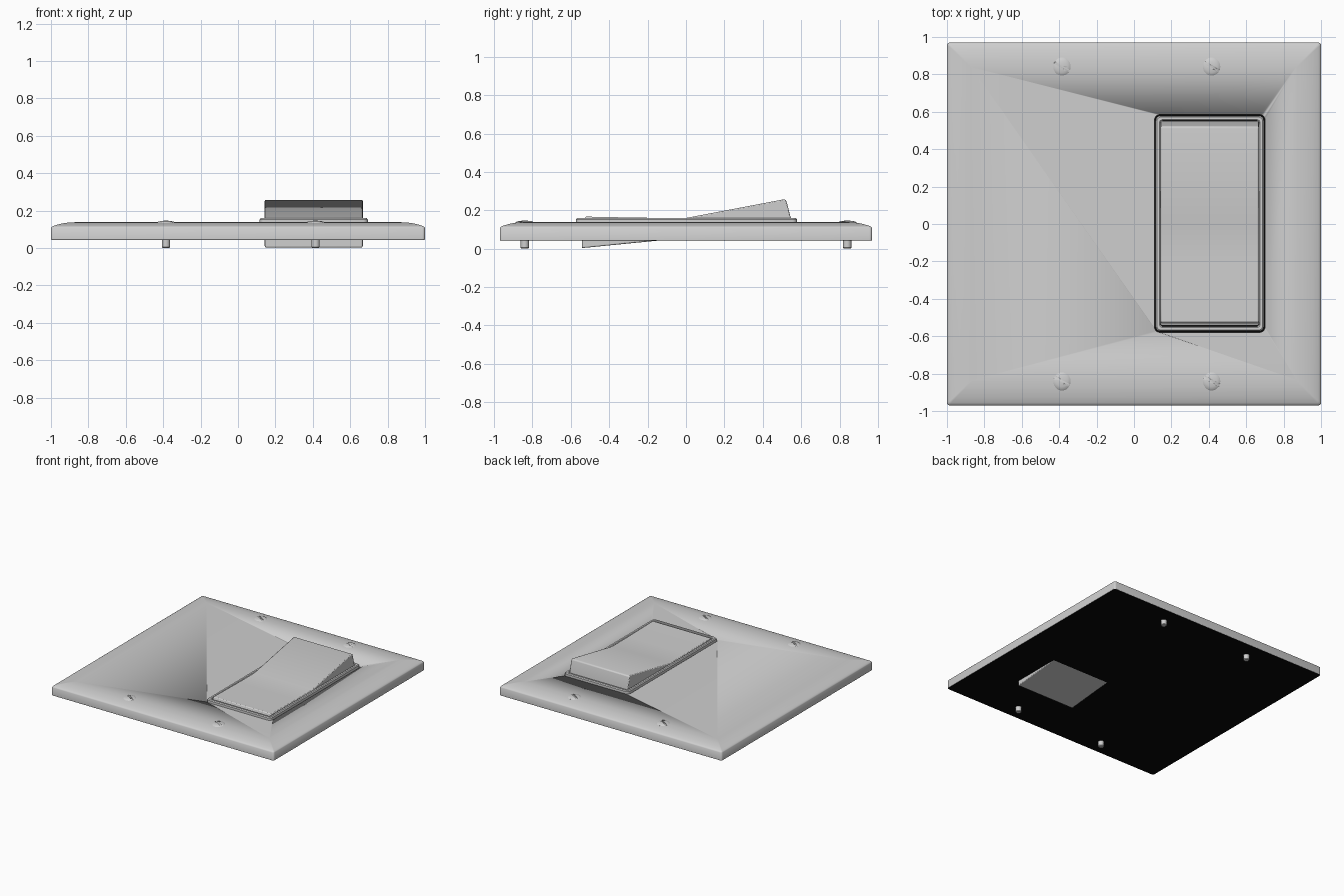
import bpy, bmesh, math

if "Cube" in bpy.data.objects:
    bpy.data.objects.remove(bpy.data.objects["Cube"])


def colour(name, rgb):
    m = bpy.data.materials.new(name)
    m.diffuse_color = (*rgb, 1)
    m.use_nodes = True
    m.node_tree.nodes["Principled BSDF"].inputs["Base Color"].default_value = m.diffuse_color
    return m


GREY = colour("light grey plastic", (0.62, 0.62, 0.62))
BLACK = colour("black backing", (0.002, 0.002, 0.002))


def finish(bm, name, mat, angle=35):
    bmesh.ops.recalc_face_normals(bm, faces=bm.faces)
    me = bpy.data.meshes.new(name)
    bm.to_mesh(me)
    bm.free()
    ob = bpy.data.objects.new(name, me)
    bpy.context.collection.objects.link(ob)
    me.materials.append(mat)
    bpy.ops.object.select_all(action='DESELECT')
    ob.select_set(True)
    bpy.context.view_layer.objects.active = ob
    bpy.ops.object.shade_smooth_by_angle(angle=math.radians(angle))
    return ob


def rounded_rect(x0, x1, y0, y1, r, n=4):
    pts = []
    for cx, cy, a in ((x1 - r, y1 - r, 0), (x0 + r, y1 - r, 90),
                      (x0 + r, y0 + r, 180), (x1 - r, y0 + r, 270)):
        for i in range(n + 1):
            t = math.radians(a + 90 * i / n)
            pts.append((cx + r * math.cos(t), cy + r * math.sin(t)))
    return pts


def loft(name, mat, rings, caps=True, closed=False, angle=35):
    """Join rings of 3D points; optionally cap the ends or close into a loop."""
    bm = bmesh.new()
    loops = [[bm.verts.new(p) for p in ring] for ring in rings]
    pairs = list(zip(loops, loops[1:]))
    if closed:
        pairs.append((loops[-1], loops[0]))
    for a, b in pairs:
        for i in range(len(a)):
            j = (i + 1) % len(a)
            bm.faces.new((a[i], a[j], b[j], b[i]))
    if caps:
        bm.faces.new(loops[0])
        bm.faces.new(loops[-1])
    return finish(bm, name, mat, angle)


def rect_rings(box, r, steps):
    """One rounded rectangle per (inset, height) step."""
    x0, x1, y0, y1 = box
    return [[(x, y, z) for x, y in rounded_rect(x0 + d, x1 - d, y0 + d, y1 - d, max(r - d * 0.4, 0.006))]
            for d, z in steps]


def cut(ob, cutter):
    m = ob.modifiers.new("cut", 'BOOLEAN')
    m.operation = 'DIFFERENCE'
    m.solver = 'EXACT'
    m.object = cutter
    bpy.context.view_layer.objects.active = ob
    bpy.ops.object.modifier_apply(modifier=m.name)
    bpy.data.objects.remove(cutter)


# Wall plate with a softly crowned edge and an opening for the switch
plate = loft("wall_plate", GREY, rect_rings((-1, 1, -0.97, 0.97), 0.015, [
    (0, 0.05), (0, 0.112), (0.004, 0.118), (0.015, 0.124),
    (0.045, 0.133), (0.075, 0.139), (0.1, 0.142), (0.13, 0.143)]), angle=50)
FRAME = (0.116, 0.694, -0.573, 0.578)
opening = loft("opening_cutter", GREY, rect_rings(
    (FRAME[0] - 0.007, FRAME[1] + 0.007, FRAME[2] - 0.007, FRAME[3] + 0.007),
    0.03, [(0, 0), (0, 0.3)]))
cut(plate, opening)

# Black backing sheet closing the underside
loft("backing", BLACK, rect_rings((-0.998, 0.998, -0.968, 0.968), 0.015,
                                  [(0, 0.048), (0, 0.053)]))

# Raised frame around the rocker
loft("switch_frame", GREY, rect_rings(FRAME, 0.025, [
    (0, 0.056), (0, 0.158), (0.006, 0.165), (0.02, 0.165),
    (0.025, 0.16), (0.025, 0.056)]), caps=False, closed=True)

# Rocker: side profile (y, z) swept across x with softened edges
profile = [(-0.543, 0.008), (-0.543, 0.15), (-0.53, 0.153), (-0.525, 0.172),
           (-0.43, 0.170), (-0.2, 0.166), (0, 0.165), (0.51, 0.262),
           (0.522, 0.258), (0.55, 0.15), (0.55, 0.12), (-0.115, 0.05)]
rocker = loft("rocker", GREY, [[(x, y, z) for y, z in profile] for x in (0.143, 0.667)])
bev = rocker.modifiers.new("soft_edges", 'BEVEL')
bev.width = 0.006
bev.segments = 2
bev.limit_method = 'ANGLE'
bev.angle_limit = math.radians(50)

# Four slotted screws
for x in (-0.385, 0.415):
    for y in (-0.84, 0.84):
        def ring(r, z, n=32):
            return [(x + r * math.cos(2 * math.pi * i / n),
                     y + r * math.sin(2 * math.pi * i / n), z) for i in range(n)]
        head = loft("screw_head", GREY, [ring(0.046, 0.128), ring(0.05, 0.14), ring(0.044, 0.145),
                                         ring(0.03, 0.149), ring(0.012, 0.151)])
        c, s = math.cos(math.radians(-30)), math.sin(math.radians(-30))
        corners = [(-0.06, -0.006), (0.06, -0.006), (0.06, 0.006), (-0.06, 0.006)]
        slot = loft("slot_cutter", GREY, [[(x + u * c - v * s, y + u * s + v * c, z)
                                           for u, v in corners] for z in (0.1435, 0.2)])
        cut(head, slot)
        loft("screw_shaft", GREY, [ring(0.018, 0.005, 16), ring(0.022, 0.01, 16),
                                   ring(0.022, 0.135, 16)])

# Rest the lowest point on the ground
low = min((o.matrix_world @ v.co).z for o in bpy.data.objects for v in o.data.vertices)
for o in bpy.data.objects:
    o.location.z -= low
